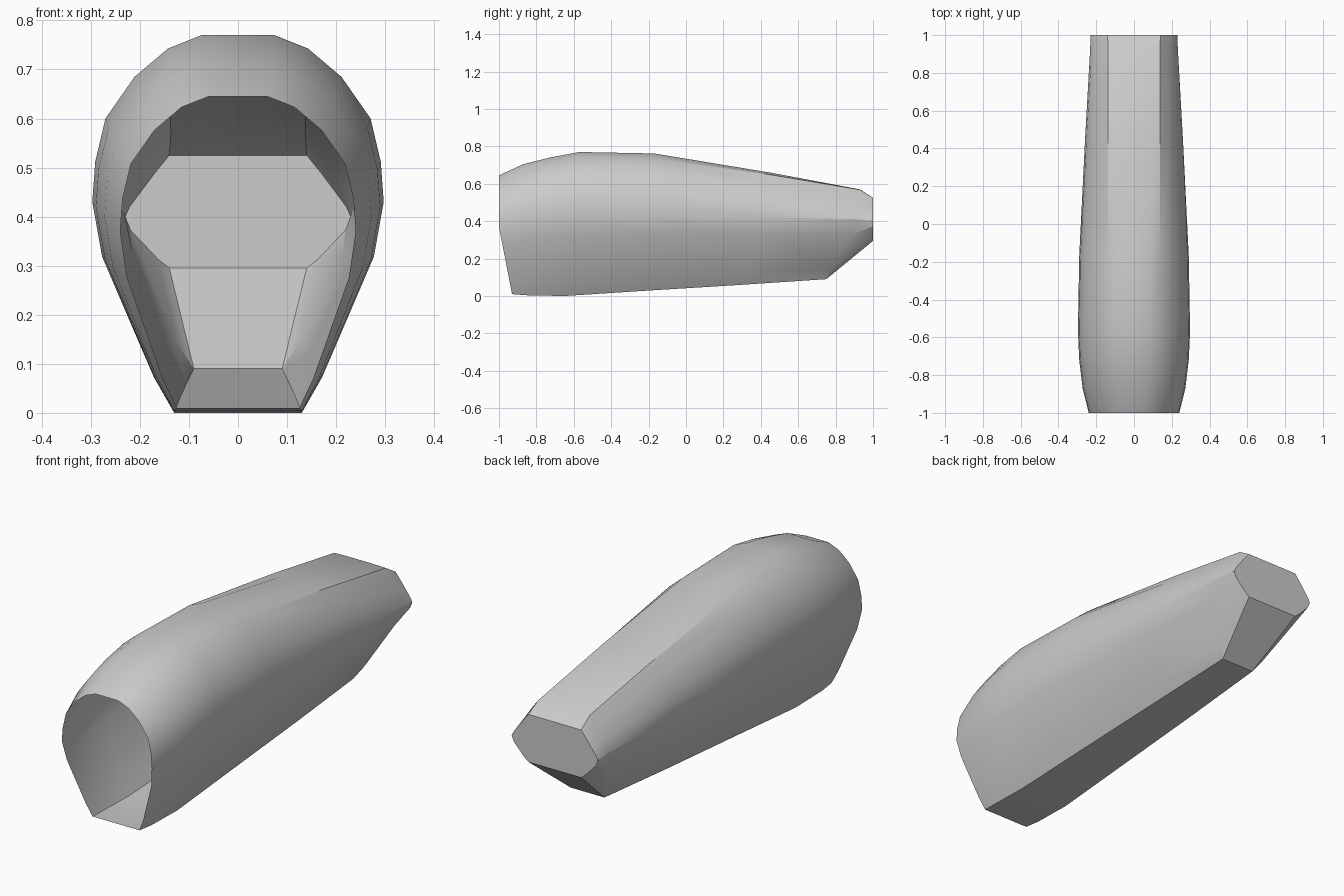
import bpy, bmesh

if "Cube" in bpy.data.objects:
    bpy.data.objects.remove(bpy.data.objects["Cube"])

# Unit half profiles: upper arc (round at the front, flat-topped at the back) and lower flare
ROUND = [(0, 1), (.25, 1), (.48, .92), (.71, .75), (.91, .5), (.98, .24), (1, 0)]
FLAT = [(0, 1), (.3, 1), (.61, 1), (.75, .68), (.88, .36), (.96, .16), (1, 0)]
LOWER = [(.88, .74), (.25, .17), (0, 0)]

# Rings: y top, y floor, top z, half width, widest z, floor z, floor half width, flatness
RINGS = [
    (-1.00, -.93, .645, .240, .37, .01, .125, 0),
    (-.87, -.85, .705, .272, .40, .004, .13, 0),
    (-.72, -.75, .742, .290, .42, .002, .13, 0),
    (-.57, -.65, .770, .297, .43, .000, .13, 0),
    (-.17, -.25, .762, .290, .43, .026, .12, 0),
    (.45, .30, .660, .259, .42, .060, .105, .4),
    (.93, .75, .570, .232, .41, .090, .09, .85),
    (1.00, 1.00, .525, .230, .40, .295, .14, 1),
]


def half_ring(y, yf, top, w, zw, floor, fw, flat):
    pts = []
    for (a, b), (c, d) in zip(ROUND, FLAT):
        u, v = a + (c - a) * flat, b + (d - b) * flat
        pts.append((u * w, y, zw + v * (top - zw)))
    for u, v in LOWER:
        pts.append((fw + u * (w - fw), yf + v * (y - yf), floor + v * (zw - floor)))
    return pts


# Hollow shell: open at the front, closed at the back
bm = bmesh.new()
loops = []
for ring in RINGS:
    half = half_ring(*ring)
    full = half + [(-x, y, z) for x, y, z in reversed(half[1:])]
    loops.append([bm.verts.new(p) for p in full])

for a, b in zip(loops, loops[1:]):
    n = len(a)
    for i in range(n):
        j = (i + 1) % n
        bm.faces.new((a[i], a[j], b[j], b[i]))

# Back end wall
bm.faces.new(loops[-1])

bmesh.ops.recalc_face_normals(bm, faces=bm.faces)
mesh = bpy.data.meshes.new("hollow_shell")
bm.to_mesh(mesh)
bm.free()
shell = bpy.data.objects.new("hollow_shell", mesh)
bpy.context.collection.objects.link(shell)

# Soft shading with crisp rim and floor edges
bpy.context.view_layer.objects.active = shell
shell.select_set(True)
bpy.ops.object.shade_smooth_by_angle(angle=0.4)
